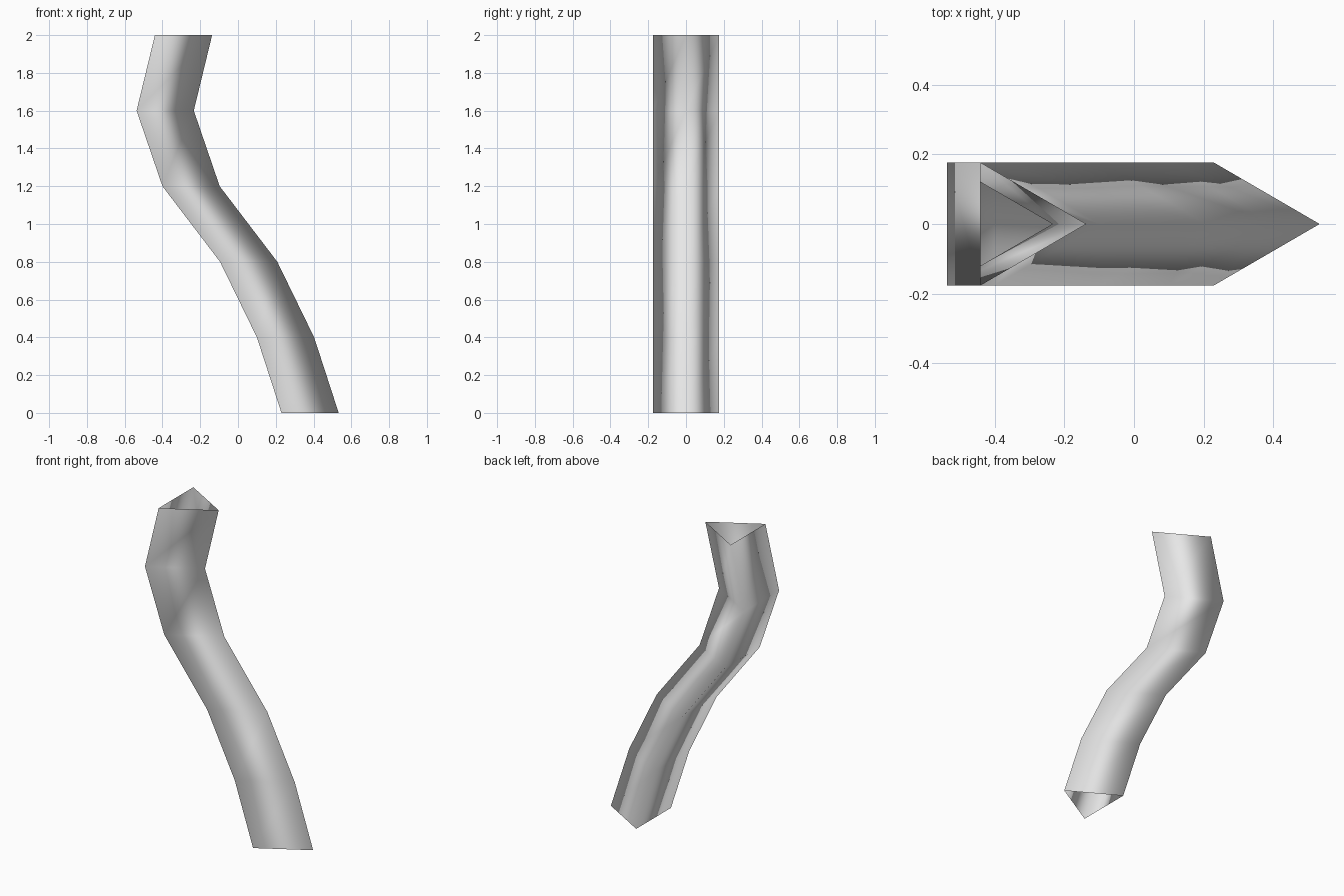
import bpy
import bmesh

cube = bpy.data.objects.get("Cube")
if cube:
    bpy.data.objects.remove(cube, do_unlink=True)

# Plain grey material
grey = bpy.data.materials.new("plain grey")
grey.use_nodes = True
colour = (0.8, 0.8, 0.8, 1.0)
grey.diffuse_color = colour
grey.node_tree.nodes["Principled BSDF"].inputs["Base Color"].default_value = colour

# Three-sided cross-section, with its flat side towards -x
WIDTH, HALF_DEPTH, STEP = 0.303, 0.176, 0.4
section = [(0, -HALF_DEPTH), (WIDTH, 0), (0, HALF_DEPTH)]

# Sideways position of the flat side at each level, from the bottom up
path = [0.23, 0.10, -0.095, -0.40, -0.537, -0.44]

# Open tube: one ring per level, joined by quads
bm = bmesh.new()
rings = [[bm.verts.new((x + dx, y, level * STEP)) for dx, y in section]
         for level, x in enumerate(path)]
for low, high in zip(rings, rings[1:]):
    for i in range(len(section)):
        j = (i + 1) % len(section)
        face = bm.faces.new((low[i], low[j], high[j], high[i]))
        face.smooth = True

mesh = bpy.data.meshes.new("bent_tube")
bm.to_mesh(mesh)
bm.free()
mesh.materials.append(grey)
tube = bpy.data.objects.new("bent_tube", mesh)
bpy.context.collection.objects.link(tube)
